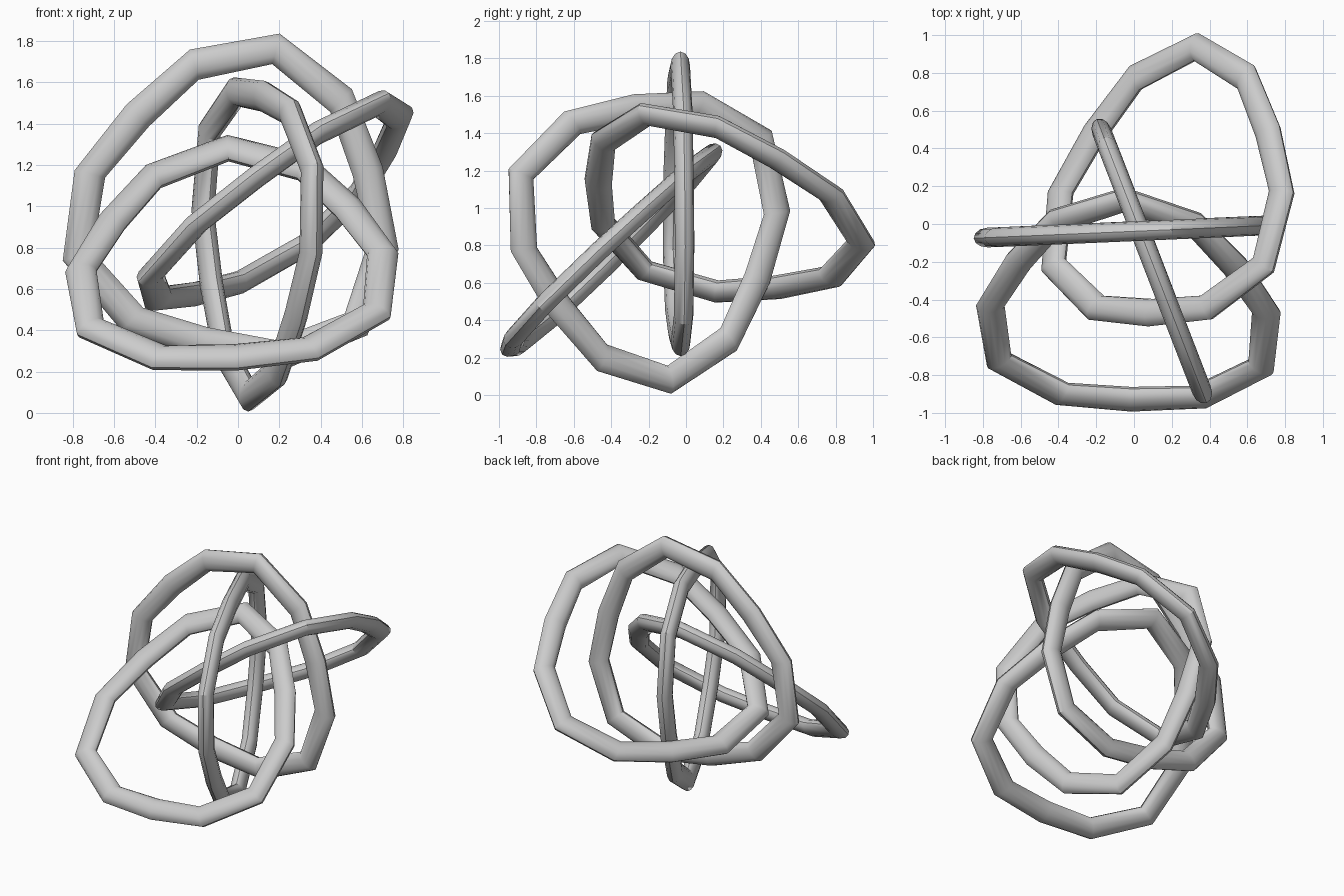
import bpy, math
from mathutils import Vector

if "Cube" in bpy.data.objects:
    bpy.data.objects.remove(bpy.data.objects["Cube"])

SEGMENTS, SIDES = 12, 12
MEAN_RADIUS, BULGE = 0.732, 0.07       # rounded-triangle centre line
HALF_WIDTH, HALF_DEPTH = 0.076, 0.052  # flattened tube section


def ring(name, corners):
    """Closed tube in the plane of three outer corner points."""
    k = [Vector(c) for c in corners]
    centre = (k[0] + k[1] + k[2]) / 3
    normal = (k[1] - k[0]).cross(k[2] - k[0]).normalized()
    u = (k[0] - centre).normalized()
    v = normal.cross(u)
    verts, faces = [], []
    for i in range(SEGMENTS):
        t = math.tau * i / SEGMENTS
        out = u * math.cos(t) + v * math.sin(t)
        r = MEAN_RADIUS + BULGE * math.cos(3 * t)
        for j in range(SIDES):
            a = math.tau * j / SIDES
            verts.append(centre + out * (r + HALF_WIDTH * math.cos(a))
                         + normal * HALF_DEPTH * math.sin(a))
            n, m = (i + 1) % SEGMENTS, (j + 1) % SIDES
            faces.append((i * SIDES + j, n * SIDES + j, n * SIDES + m, i * SIDES + m))
    mesh = bpy.data.meshes.new(name)
    mesh.from_pydata(verts, [], [f[::-1] for f in faces])
    mesh.update()
    obj = bpy.data.objects.new(name, mesh)
    bpy.context.collection.objects.link(obj)
    bpy.ops.object.select_all(action='DESELECT')
    obj.select_set(True)
    bpy.context.view_layer.objects.active = obj
    # Consistent outward normals
    bpy.ops.object.mode_set(mode='EDIT')
    bpy.ops.mesh.select_all(action='SELECT')
    bpy.ops.mesh.normals_make_consistent(inside=False)
    bpy.ops.object.mode_set(mode='OBJECT')
    bpy.ops.object.shade_smooth_by_angle(angle=math.radians(40))


# Four interlocked rings
ring("upright_wide_ring", [(0.20, -0.03, 1.83), (-0.85, -0.075, 0.75), (0.63, -0.01, 0.37)])
ring("upright_side_ring", [(0.05, -0.08, 0.01), (-0.16, 0.46, 1.42), (0.385, -0.95, 1.20)])
ring("tilted_back_ring", [(0.34, 1.00, 0.80), (0.74, -0.27, 1.56), (-0.49, -0.23, 0.62)])
ring("tilted_front_ring", [(-0.05, 0.19, 1.34), (-0.77, -0.75, 0.38), (0.73, -0.79, 0.46)])
